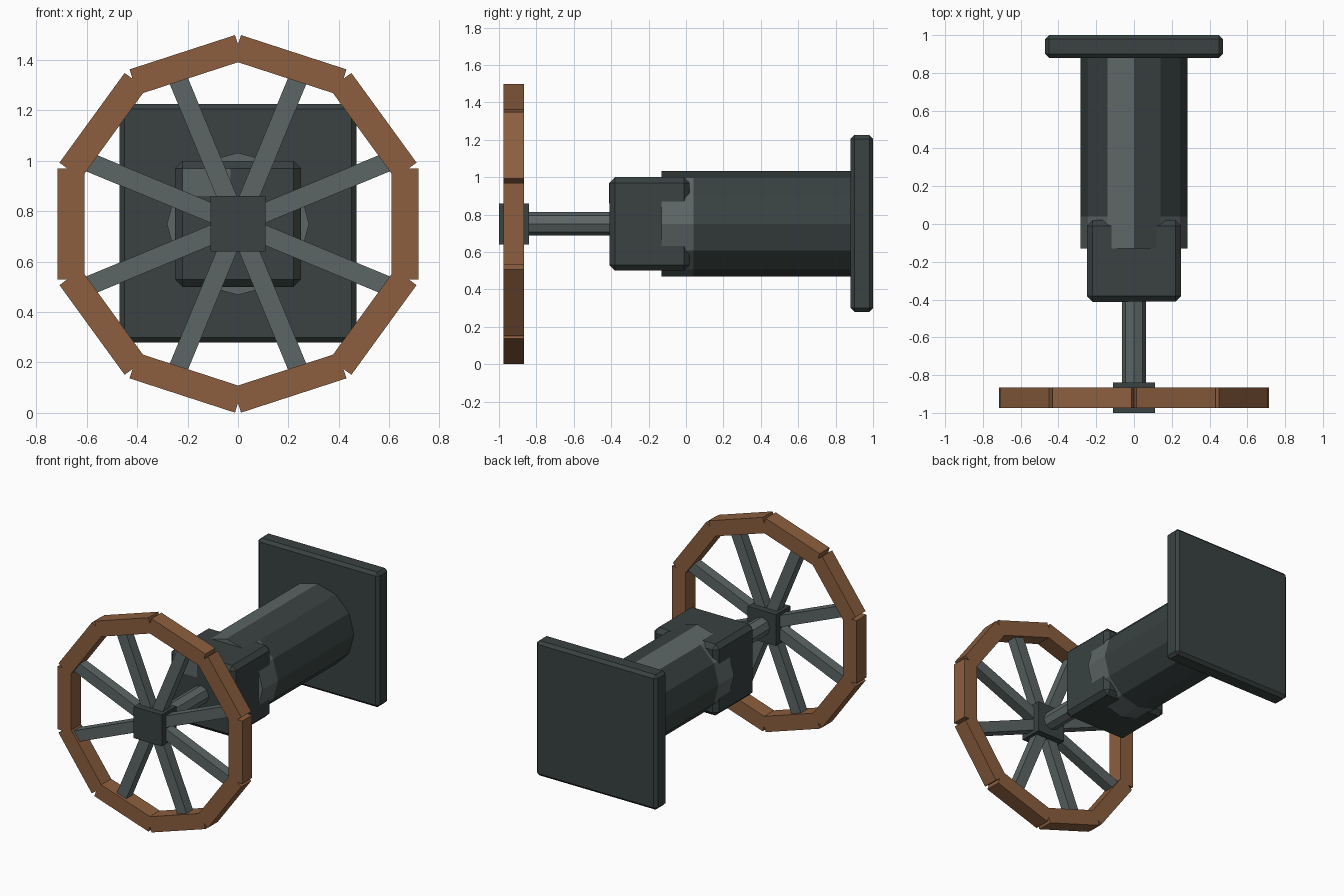
import bpy, bmesh, math
from mathutils import Matrix, Vector

if "Cube" in bpy.data.objects:
    bpy.data.objects.remove(bpy.data.objects["Cube"])

CZ = 0.75  # height of the main axis


def material(name, rgb):
    m = bpy.data.materials.new(name)
    m.diffuse_color = (*rgb, 1.0)
    m.use_nodes = True
    m.node_tree.nodes["Principled BSDF"].inputs["Base Color"].default_value = m.diffuse_color
    return m


DARK = material("dark_iron", (0.041, 0.054, 0.053))
LIGHT = material("worn_iron", (0.107, 0.132, 0.131))
RUST = material("rust_brown", (0.262, 0.114, 0.050))


def finish(name, bm, *mats):
    bmesh.ops.recalc_face_normals(bm, faces=bm.faces)
    me = bpy.data.meshes.new(name)
    bm.to_mesh(me)
    bm.free()
    for m in mats:
        me.materials.append(m)
    ob = bpy.data.objects.new(name, me)
    bpy.context.collection.objects.link(ob)
    return ob


def box(name, lo, hi, mat, bevel=0.0, matrix=None):
    lo, hi = Vector(lo), Vector(hi)
    bm = bmesh.new()
    bmesh.ops.create_cube(bm, size=1.0)
    bmesh.ops.scale(bm, vec=hi - lo, verts=bm.verts)
    bmesh.ops.translate(bm, vec=(lo + hi) / 2, verts=bm.verts)
    if bevel:
        bmesh.ops.bevel(bm, geom=bm.edges[:], offset=bevel, segments=1,
                        affect='EDGES')
    if matrix:
        bmesh.ops.transform(bm, matrix=matrix, verts=bm.verts)
    return finish(name, bm, mat)


def tube(sides, radius, y0, y1):
    """Closed prism along y with a vertex pointing straight up."""
    bm = bmesh.new()
    bmesh.ops.create_cone(bm, cap_ends=True, segments=sides, radius1=radius,
                          radius2=radius, depth=y1 - y0)
    m = Matrix.Translation((0, (y0 + y1) / 2, CZ)) @ Matrix.Rotation(math.pi / 2, 4, 'X')
    bmesh.ops.transform(bm, matrix=m, verts=bm.verts)
    return bm


def around(angle):
    """Turn about the main axis."""
    return Matrix.Translation((0, 0, CZ)) @ Matrix.Rotation(-angle, 4, 'Y')


# wall flange and valve body
box("wall_flange", (-0.47, 0.88, CZ - 0.47), (0.47, 1.0, CZ + 0.475), DARK, 0.02)
box("valve_block", (-0.25, -0.41, CZ - 0.25), (0.25, 0.02, CZ + 0.25), DARK, 0.03)

# main pipe: worn collar at the block and one worn strip along the top
bm = tube(12, 0.282, -0.13, 0.88)
bmesh.ops.bisect_plane(bm, geom=bm.verts[:] + bm.edges[:] + bm.faces[:],
                       plane_co=(0, 0.04, 0), plane_no=(0, 1, 0))
for f in bm.faces:
    c = f.calc_center_median()
    strip = -0.14 < c.x < -0.01 and c.z > CZ + 0.2
    collar = c.y < 0.04 and (c.z < CZ + 0.2)
    f.material_index = 1 if strip or collar else 0
finish("main_pipe", bm, DARK, LIGHT)

# worn patch on the block front
box("block_worn_patch", (-0.22, -0.412, 0.86), (-0.03, -0.408, 0.97), LIGHT)

# shaft and hub
finish("valve_shaft", tube(8, 0.0625, -0.9, -0.38), LIGHT)
box("wheel_hub", (-0.11, -1.0, CZ - 0.11), (0.11, -0.84, CZ + 0.11), DARK)

# spokes
for i in range(8):
    box(f"spoke_{i + 1}", (0.05, -0.955, -0.038), (0.65, -0.885, 0.038), LIGHT,
        matrix=around(math.radians(22.5 + 45 * i)))

# ten straight rim segments
for i in range(10):
    box(f"rim_segment_{i + 1}", (0.61, -0.975, -0.22), (0.716, -0.865, 0.22), RUST,
        matrix=around(math.radians(36 * i)))
